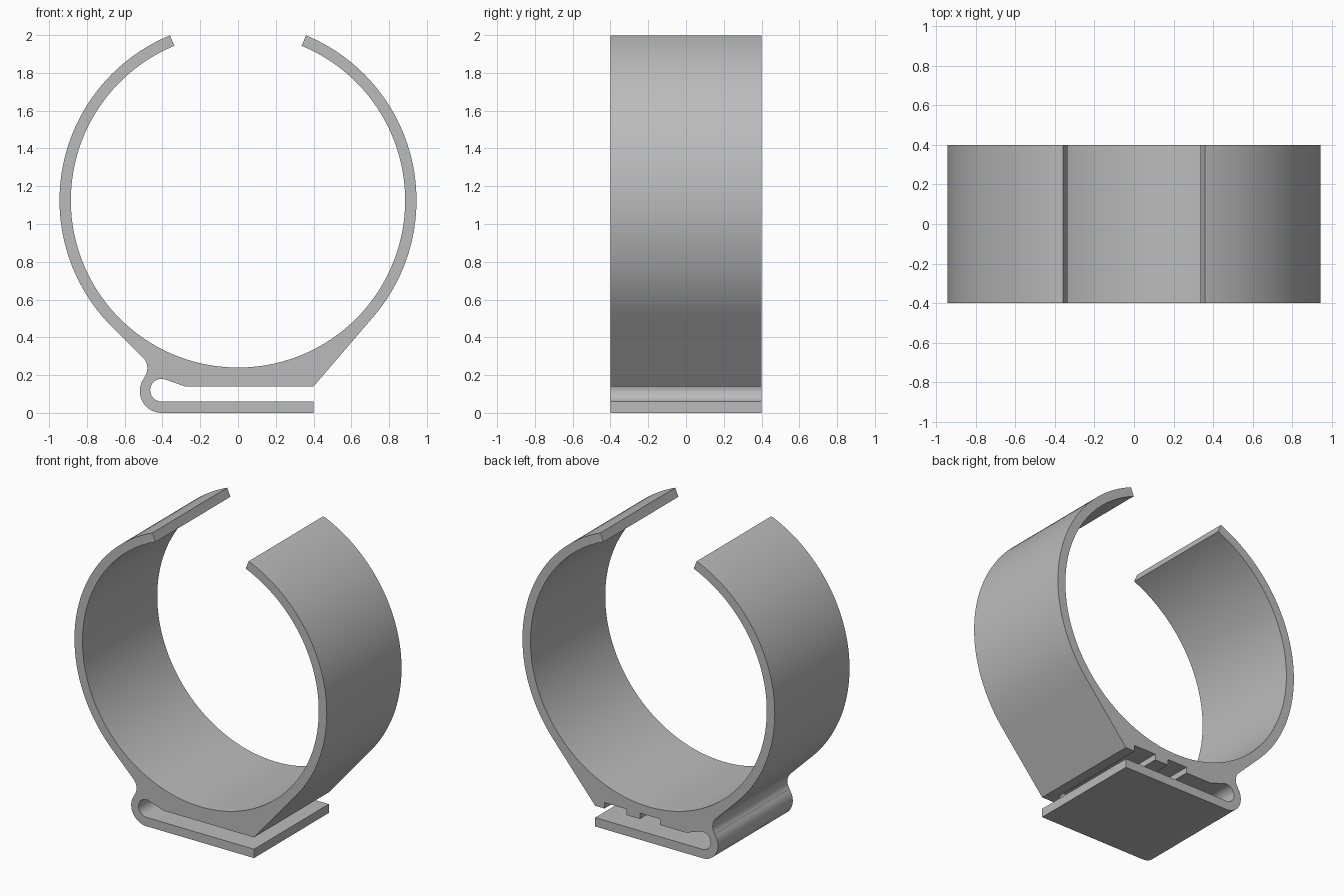
import bpy
import bmesh
from math import sin, cos, radians

cube = bpy.data.objects.get("Cube")
if cube:
    bpy.data.objects.remove(cube, do_unlink=True)

HALF_WIDTH = 0.4
CENTRE_Z = 1.125
R_OUT, R_IN = 0.945, 0.885

grey = bpy.data.materials.new("plain grey")
grey.use_nodes = True
colour = (0.5, 0.5, 0.5, 1)
grey.diffuse_color = colour
grey.node_tree.nodes["Principled BSDF"].inputs["Base Color"].default_value = colour


def arc(cx, cz, r, start, end, steps):
    """Points along an arc in the xz plane, angles in degrees from +x."""
    angles = [radians(start + (end - start) * i / steps) for i in range(steps + 1)]
    return [(cx + r * cos(a), cz + r * sin(a)) for a in angles]


def extrude(name, profile, y0, y1):
    """Solid made by sweeping an xz profile from y0 to y1."""
    bm = bmesh.new()
    face = bm.faces.new([bm.verts.new((x, y0, z)) for x, z in profile])
    swept = bmesh.ops.extrude_face_region(bm, geom=[face])["geom"]
    verts = [v for v in swept if isinstance(v, bmesh.types.BMVert)]
    bmesh.ops.translate(bm, verts=verts, vec=(0, y1 - y0, 0))
    bmesh.ops.recalc_face_normals(bm, faces=bm.faces)
    mesh = bpy.data.meshes.new(name)
    bm.to_mesh(mesh)
    bm.free()
    mesh.materials.append(grey)
    obj = bpy.data.objects.new(name, mesh)
    bpy.context.collection.objects.link(obj)
    return obj


# One continuous outline: open ring, solid foot, bent hook and flat base plate
profile = []
profile += arc(0, CENTRE_Z, R_OUT, 67.6, -40.5, 48)        # right outer ring
profile += [(0.4, 0.14), (-0.28, 0.14)]                    # foot underside
profile += arc(-0.405, 0.12, 0.06, 70, 270, 18)            # inside of the hook
profile += [(0.4, 0.06), (0.4, 0.0)]                       # base plate end
profile += arc(-0.405, 0.115, 0.115, 270, 142, 18)         # outside of the hook
profile += arc(-0.56, 0.237, 0.08, -36, 45, 12)            # neck above the hook
profile += arc(0, CENTRE_Z, R_OUT, 225, 112.4, 50)         # left outer ring
profile += arc(0, CENTRE_Z, R_IN, 112.4, 427.6, 120)       # inner ring
clip = extrude("spring_clip", profile, -HALF_WIDTH, HALF_WIDTH)

# Two shallow slots under the foot, open at the back
for x0, x1 in ((0.165, 0.33), (-0.085, 0.065)):
    cutter = extrude("slot_cutter", [(x0, 0.1), (x1, 0.1), (x1, 0.18), (x0, 0.18)],
                     -0.33, HALF_WIDTH + 0.05)
    cutter.hide_render = True
    mod = clip.modifiers.new("slot", 'BOOLEAN')
    mod.operation = 'DIFFERENCE'
    mod.solver = 'EXACT'
    mod.object = cutter
    bpy.context.view_layer.objects.active = clip
    bpy.ops.object.modifier_apply(modifier=mod.name)
    bpy.data.objects.remove(cutter, do_unlink=True)

bpy.ops.object.select_all(action='DESELECT')
clip.select_set(True)
bpy.context.view_layer.objects.active = clip
bpy.ops.object.shade_smooth_by_angle(angle=radians(25))
